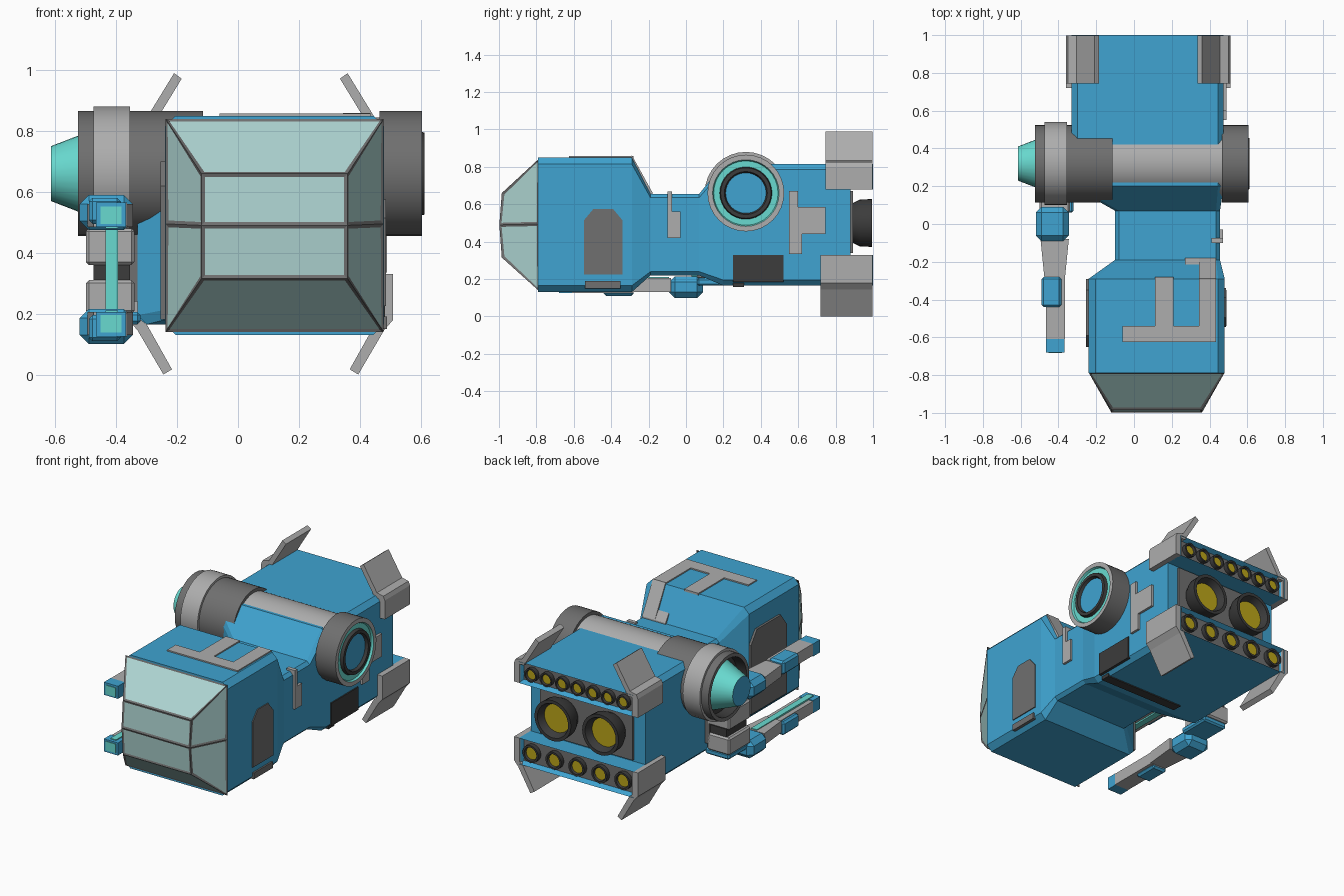
import bpy, bmesh, math

if "Cube" in bpy.data.objects:
    bpy.data.objects.remove(bpy.data.objects["Cube"])

def mat(name, r, g, b):
    m = bpy.data.materials.new(name)
    m.diffuse_color = (r, g, b, 1)
    m.use_nodes = True
    m.node_tree.nodes["Principled BSDF"].inputs["Base Color"].default_value = m.diffuse_color
    return m

BLUE = mat("blue_paint", .05, .37, .64)
TEAL = mat("teal", .14, .70, .63)
GLASS = mat("glass", .42, .66, .64)
MID = mat("mid_grey", .16, .16, .16)
DARK = mat("dark_grey", .045, .045, .045)
YELLOW = mat("yellow_glow", .50, .38, .01)
LIGHT = mat("light_grey", .42, .42, .42)

def finish(name, bm, mats, bevel=0, smooth=False):
    bmesh.ops.remove_doubles(bm, verts=bm.verts, dist=1e-5)
    bmesh.ops.recalc_face_normals(bm, faces=bm.faces)
    me = bpy.data.meshes.new(name)
    bm.to_mesh(me)
    bm.free()
    for m in mats:
        me.materials.append(m)
    ob = bpy.data.objects.new(name, me)
    bpy.context.collection.objects.link(ob)
    if bevel:
        mod = ob.modifiers.new("bevel", 'BEVEL')
        mod.width, mod.segments = bevel, 1
    if smooth:
        bpy.ops.object.select_all(action='DESELECT')
        ob.select_set(True)
        bpy.context.view_layer.objects.active = ob
        bpy.ops.object.shade_smooth_by_angle(angle=math.radians(30))
    return ob

def prism(name, axis, pts, a, b, m=LIGHT, bevel=0):
    """Extrude a 2D outline along an axis from a to b."""
    bm = bmesh.new()
    put = {'x': lambda p, t: (t, *p), 'y': lambda p, t: (p[0], t, p[1]), 'z': lambda p, t: (*p, t)}[axis]
    lo = [bm.verts.new(put(p, a)) for p in pts]
    hi = [bm.verts.new(put(p, b)) for p in pts]
    bm.faces.new(lo)
    bm.faces.new(hi)
    for i in range(len(pts)):
        j = (i + 1) % len(pts)
        bm.faces.new((lo[i], lo[j], hi[j], hi[i]))
    return finish(name, bm, [m], bevel)

def box(name, x0, x1, y0, y1, z0, z1, m=LIGHT, bevel=0):
    return prism(name, 'z', [(x0, y0), (x1, y0), (x1, y1), (x0, y1)], z0, z1, m, bevel)

def lathe(name, axis, centre, prof, n=32):
    """Revolve (position, radius, material of the next band) about an axis."""
    bm = bmesh.new()
    mats, rings = [], []
    for t, r, _ in prof:
        ring = []
        for i in range(n):
            c, s = (r * f(2 * math.pi * i / n) for f in (math.cos, math.sin))
            p, q = centre[0] + c, centre[1] + s
            ring.append(bm.verts.new((t, p, q) if axis == 'x' else (p, t, q)))
        rings.append(ring)
    for k in range(len(prof) - 1):
        m = prof[k][2]
        if m not in mats:
            mats.append(m)
        for i in range(n):
            j = (i + 1) % n
            f = bm.faces.new((rings[k][i], rings[k][j], rings[k + 1][j], rings[k + 1][i]))
            f.material_index = mats.index(m)
    return finish(name, bm, mats, smooth=True)

def loft(name, sections, m):
    """Skin chamfered rectangles (y, x0, x1, z0, z1, chamfer) along y."""
    bm = bmesh.new()
    rings = []
    for y, a, b, lo, hi, c in sections:
        o = [(a + c, lo), (b - c, lo), (b, lo + c), (b, hi - c), (b - c, hi), (a + c, hi), (a, hi - c), (a, lo + c)]
        rings.append([bm.verts.new((x, y, z)) for x, z in o])
    for r, s in zip(rings, rings[1:]):
        for i in range(8):
            j = (i + 1) % 8
            bm.faces.new((r[i], r[j], s[j], s[i]))
    bm.faces.new(rings[0])
    bm.faces.new(rings[-1])
    return finish(name, bm, [m])

# Main hull: cabin, neck, cargo section
loft("hull", [(-.79, -.24, .48, .13, .85, .035), (-.29, -.24, .48, .13, .85, .035),
              (-.19, -.10, .455, .22, .655, .02), (.07, -.10, .455, .22, .655, .02),
              (.20, -.33, .475, .165, .815, .03), (.88, -.33, .475, .165, .815, .03)], BLUE)

# Windscreen: faceted frame with inset panes
bm = bmesh.new()
def rim(y, x0, x1, z0, z1, zm, ym):
    return [bm.verts.new(p) for p in ((x0, y, z0), (x1, y, z0), (x1, ym, zm), (x1, y, z1), (x0, y, z1), (x0, ym, zm))]
o = rim(-.79, -.238, .478, .14, .84, .495, -.79)
n = rim(-.985, -.12, .36, .315, .66, .49, -.998)
panes = [bm.faces.new((o[i], o[(i + 1) % 6], n[(i + 1) % 6], n[i])) for i in range(6)]
panes += [bm.faces.new((n[0], n[1], n[2], n[5])), bm.faces.new((n[5], n[2], n[3], n[4]))]
bmesh.ops.recalc_face_normals(bm, faces=bm.faces)
bmesh.ops.inset_individual(bm, faces=panes, thickness=.016, depth=-.004)
for f in panes:
    f.material_index = 1
finish("windscreen", bm, [MID, GLASS])

# Roof and slope panels
prism("roof_panel", 'z', [(-.06, -.625), (.435, -.625), (.435, -.295), (.345, -.295), (.345, -.54), (.21, -.54),
                          (.21, -.28), (.11, -.28), (.11, -.54), (-.06, -.54)], .845, .858)
slope = [(-.297, .858), (-.288, .86), (-.18, .664), (-.18, .65), (-.2, .65), (-.3, .84)]
prism("slope_panel", 'x', slope, .345, .435)
prism("slope_panel_foot", 'x', [(-.215, .715), (-.18, .664), (-.18, .65), (-.215, .65)], .27, .40)

# Right side panels, door, step
prism("neck_panel", 'x', [(-.1, .42), (-.03, .42), (-.03, .56), (-.075, .56), (-.075, .667), (-.1, .667)], .44, .47)
box("neck_panel_top", .41, .465, -.1, -.075, .65, .667)
prism("cargo_panel", 'x', [(.55, .335), (.62, .335), (.62, .44), (.745, .44), (.745, .585), (.60, .585), (.60, .67), (.55, .67)], .46, .49)
prism("door", 'x', [(-.545, .225), (-.34, .225), (-.34, .515), (-.39, .575), (-.495, .575), (-.545, .515)], .47, .486, MID)
box("door_step", .47, .49, -.54, -.35, .15, .19, MID)
prism("left_hatch", 'x', [(-.65, .18), (-.29, .18), (-.29, .62), (-.35, .70), (-.59, .70), (-.65, .62)], -.254, -.23, MID)
box("side_vent", .46, .483, .25, .52, .185, .33, DARK)
box("belly_vent", -.1, .46, .25, .31, .158, .18, DARK)

# Cross drum with its two ends
C = (.32, .66)
lathe("cross_drum", 'x', C, [(-.12, .185, LIGHT), (.48, .185, LIGHT)])
lathe("right_drum_end", 'x', C, [(.465, 0, MID), (.465, .205, MID), (.605, .205, LIGHT), (.605, .178, TEAL), (.592, .172, TEAL),
                               (.592, .14, DARK), (.612, .135, DARK), (.612, .115, DARK), (.594, .108, BLUE), (.594, 0, BLUE)])
lathe("left_drum_end", 'x', C, [(-.115, 0, MID), (-.115, .205, MID), (-.355, .205, LIGHT), (-.355, .22, LIGHT), (-.475, .22, LIGHT),
                              (-.475, .205, MID), (-.525, .205, MID), (-.525, .182, DARK), (-.46, .175, DARK),
                              (-.46, .15, TEAL), (-.615, .09, BLUE), (-.615, 0, BLUE)])

# Rear overhangs with recessed light bars
def overhang(name, z0, z1):
    ob = box(name, -.33, .475, .86, 1.0, z0, z1, BLUE)
    bm = bmesh.new()
    bm.from_mesh(ob.data)
    back = [f for f in bm.faces if f.normal.y > .9]
    bmesh.ops.inset_region(bm, faces=back, thickness=.022, depth=-.03)
    for f in back:
        f.material_index = 1
    bm.to_mesh(ob.data)
    bm.free()
    ob.data.materials.append(MID)

overhang("upper_overhang", .68, .815)
overhang("lower_overhang", .165, .33)
for row, count, z, r in (("upper", 7, .748, .043), ("lower", 5, .248, .055)):
    for i in range(count):
        x = -.25 + .645 * i / (count - 1)
        lathe(f"{row}_light_{i + 1}", 'y', (x, z), [(.965, r, DARK), (.999, r, DARK), (.999, r * .78, DARK),
                                                    (.985, r * .7, YELLOW), (.985, 0, YELLOW)], 20)

# Main nozzles
box("nozzle_plate", -.25, .40, .87, .892, .34, .67, MID)
for side, x in (("left", -.095), ("right", .24)):
    lathe(f"{side}_nozzle", 'y', (x, .5), [(.88, .10, DARK), (.93, .125, DARK), (.995, .128, DARK), (.995, .108, DARK),
                                         (.95, .09, YELLOW), (.95, 0, YELLOW)])

# Corner fins, mirrored about the cargo section's middle
top = [(.47, .68), (.51, .68), (.51, .80), (.50, .825), (.455, .835), (.36, .99), (.335, .972), (.44, .80), (.47, .80)]
low = [(.47, .33), (.51, .33), (.51, .18), (.48, .145), (.395, 0), (.367, .017), (.45, .165), (.47, .18)]
for side, f in (("right", lambda p: p), ("left", lambda p: (.15 - p[0], p[1]))):
    prism(f"{side}_upper_fin", 'y', [f(p) for p in top], .745, .998)
    prism(f"{side}_lower_fin", 'y', [f(p) for p in low], .72, .998)

# Twin guns on the left, upper one is the lower one mirrored in height
for name, Z in (("lower", lambda z: z), ("upper", lambda z: .69 - z)):
    def part(label, x0, x1, y0, y1, z0, z1, m=LIGHT, bevel=0):
        a, b = sorted((Z(z0), Z(z1)))
        box(f"{name}_gun_{label}", x0, x1, y0, y1, a, b, m, bevel)
    part("base", -.52, -.345, -.09, .09, .10, .215, BLUE, .03)
    part("barrel", -.465, -.365, -.61, -.28, .125, .20)
    part("tip", -.467, -.368, -.68, -.61, .125, .205, BLUE)
    part("tip_glow", -.452, -.382, -.684, -.67, .138, .195, TEAL)
    part("core", -.435, -.395, -.66, -.09, .15, .21, TEAL)
    part("sleeve", -.49, -.385, -.44, -.28, .11, .195, BLUE, .012)
    prism(f"{name}_gun_arm", 'z', [(-.475, -.28), (-.365, -.28), (-.345, -.08), (-.495, -.08)], Z(.13), Z(.205))

# Gun mount
box("mount_lower", -.50, -.34, .06, .28, .20, .31, LIGHT, .01)
box("mount_middle", -.475, -.355, .07, .27, .30, .37, DARK)
box("mount_upper", -.50, -.34, .06, .28, .36, .48, LIGHT, .01)
box("mount_foot", -.49, -.32, .06, .27, .165, .205, BLUE, .01)
box("mount_bracket", -.36, -.30, .20, .28, .24, .46, MID)
box("mount_glow", -.435, -.395, .03, .065, .20, .48, TEAL)
